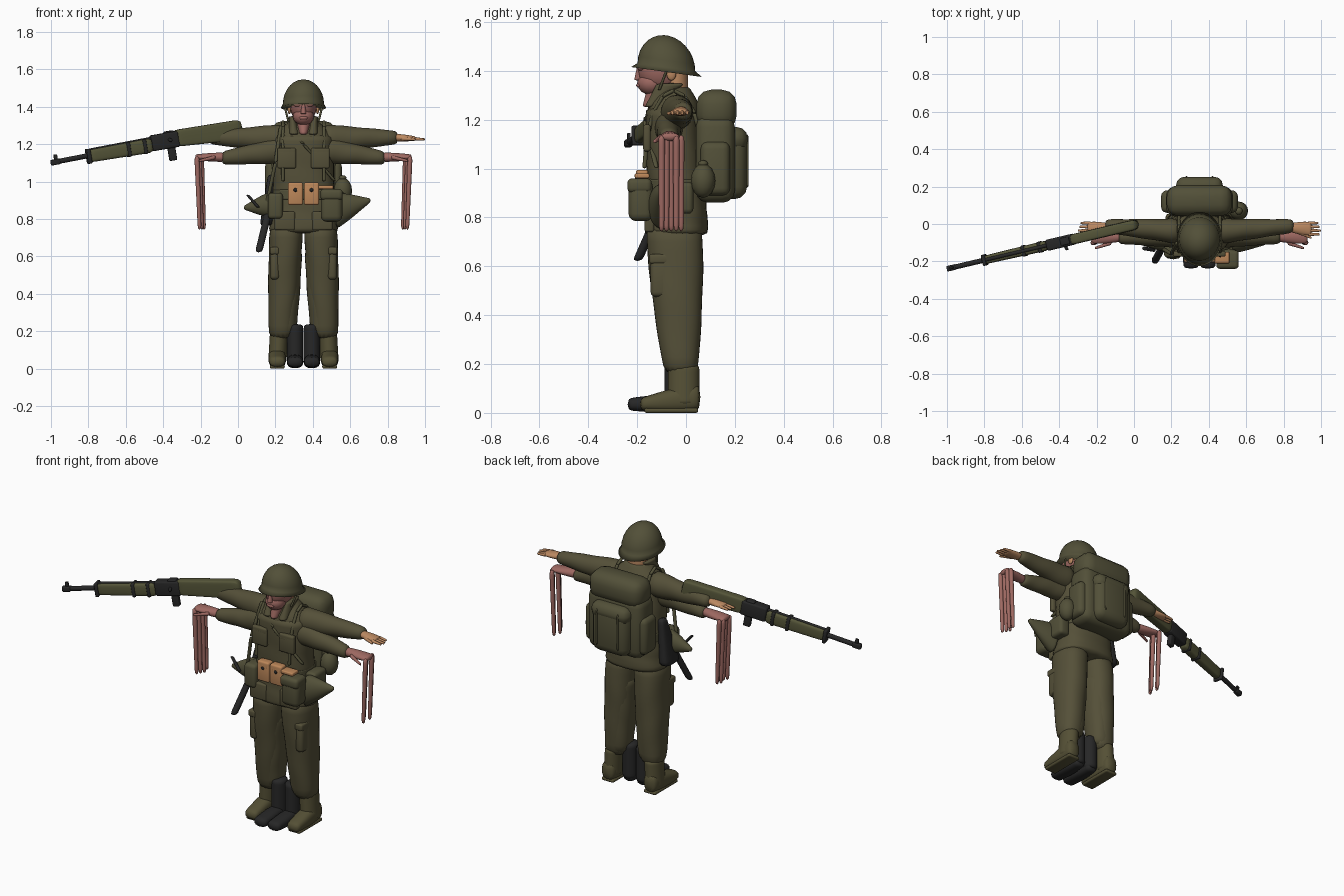
import bpy, bmesh, math
from mathutils import Matrix, Vector

cube = bpy.data.objects.get("Cube")
if cube:
    bpy.data.objects.remove(cube, do_unlink=True)


def paint(name, red, green, blue):
    material = bpy.data.materials.new(name)
    material.use_nodes = True
    colour = (red, green, blue, 1)
    material.diffuse_color = colour
    shader = material.node_tree.nodes["Principled BSDF"]
    shader.inputs["Base Color"].default_value = colour
    return material


CLOTH = paint("olive cloth", .09, .08, .04)
GEAR = paint("olive gear", .085, .08, .04)
WOOD = paint("olive stock", .09, .09, .04)
BOOT = paint("olive boot", .09, .08, .036)
BLACK = paint("black", .02, .02, .02)
PINK = paint("pink skin", .34, .14, .12)
TAN = paint("tan skin", .5, .25, .12)
LEATHER = paint("tan leather", .5, .24, .1)

# The figure stands beside the origin; the rifle has its own tilted frame
BODY = Matrix.Translation((.35, 0, 0))
GUN = (Matrix.Translation((-1, -.24, 1.1)) @ Matrix.Rotation(math.atan(.235), 4, 'Z')
       @ Matrix.Rotation(-math.atan(.17), 4, 'Y'))
SEGMENTS = 16
RINGS = 8


def finish(name, bm, material, frame, sharp=False):
    bmesh.ops.transform(bm, matrix=frame, verts=bm.verts)
    bmesh.ops.recalc_face_normals(bm, faces=bm.faces)
    mesh = bpy.data.meshes.new(name)
    bm.to_mesh(mesh)
    bm.free()
    mesh.materials.append(material)
    obj = bpy.data.objects.new(name, mesh)
    bpy.context.collection.objects.link(obj)
    for polygon in mesh.polygons:
        polygon.use_smooth = True
    if sharp:
        bpy.ops.object.select_all(action='DESELECT')
        obj.select_set(True)
        bpy.context.view_layer.objects.active = obj
        bpy.ops.object.shade_smooth_by_angle(angle=math.radians(40))
    return obj


def skin_rings(bm, loops):
    for low, high in zip(loops, loops[1:]):
        for i in range(len(low)):
            bm.faces.new((low[i - 1], low[i], high[i], high[i - 1]))
    bm.faces.new(loops[0])
    bm.faces.new(loops[-1])


def limb(name, material, start, end, wide, narrow=None, square=2, bulge=0, fold=0, frame=BODY):
    """Tapered rounded body between two points, with optional bulge and cloth folds."""
    start, end = Vector(start), Vector(end)
    way = end - start
    along = max(range(3), key=lambda k: abs(way[k]))
    across = [k for k in range(3) if k != along]
    bm = bmesh.new()
    loops = []
    for ring in range(RINGS + 1):
        t = ring / RINGS
        loop = []
        for i in range(SEGMENTS):
            angle = math.tau * i / SEGMENTS
            swell = 1 + bulge * math.sin(math.pi * t) + fold * math.sin(2 * angle + 2 * ring)
            point = start.lerp(end, t)
            for k, wave, first, last in zip(across, (math.cos, math.sin), wide, narrow or wide):
                value = wave(angle)
                reach = math.copysign(abs(value) ** (2 / square), value)
                point[k] += swell * reach * (first + (last - first) * t)
            loop.append(bm.verts.new(point))
        loops.append(loop)
    skin_rings(bm, loops)
    obj = finish(name, bm, material, frame)
    smooth = obj.modifiers.new("smooth", 'SUBSURF')
    smooth.levels = smooth.render_levels = 1


def dome(name, material, centre, size, brim, lean):
    """Half ellipsoid with a flared rim that drops toward the back."""
    bm = bmesh.new()
    loops = []
    for ring in range(RINGS + 1):
        lift = .95 * math.pi / 2 * max(ring - 1, 0) / (RINGS - 1)
        flare = brim if ring == 0 else (math.cos(lift), math.cos(lift))
        loop = []
        for i in range(2 * SEGMENTS):
            angle = math.pi * i / SEGMENTS
            x, y = flare[0] * size[0] * math.cos(angle), flare[1] * size[1] * math.sin(angle)
            drop = lean * y + .02 * (ring == 0)
            loop.append(bm.verts.new(Vector(centre) + Vector((x, y, size[2] * math.sin(lift) - drop))))
        loops.append(loop)
    skin_rings(bm, loops)
    finish(name, bm, material, BODY)


def box(name, material, centre, size, rounding=.01, frame=BODY):
    bm = bmesh.new()
    bmesh.ops.create_cube(bm, size=1)
    bmesh.ops.scale(bm, vec=size, verts=bm.verts)
    bmesh.ops.bevel(bm, geom=bm.edges[:], offset=rounding, segments=3, affect='EDGES', profile=.5)
    finish(name, bm, material, frame @ Matrix.Translation(centre), sharp=True)


def ball(name, material, centre, size, frame=BODY):
    bm = bmesh.new()
    bmesh.ops.create_uvsphere(bm, u_segments=SEGMENTS, v_segments=RINGS, radius=1)
    bmesh.ops.scale(bm, vec=size, verts=bm.verts)
    finish(name, bm, material, frame @ Matrix.Translation(centre))


def strap(name, material, points, radius, frame=BODY):
    for start, end in zip(points, points[1:]):
        limb(name, material, start, end, wide=(radius, radius), frame=frame)


# Jacket, belt and open collar
limb("jacket_skirt", CLOTH, start=(0, -.04, .72), end=(0, -.04, .96),
     wide=(.19, .135), narrow=(.16, .12), square=2.5, fold=.02)
limb("jacket_chest", CLOTH, start=(0, -.04, .9), end=(0, -.06, 1.26),
     wide=(.17, .12), narrow=(.16, .11), square=2.5, fold=.02)
limb("jacket_shoulders", CLOTH, start=(0, -.05, 1.2), end=(0, -.05, 1.34),
     wide=(.17, .11), narrow=(.06, .06), bulge=.2)
limb("belt", GEAR, start=(0, -.04, .9), end=(0, -.04, .96), wide=(.17, .13), square=2.5)
limb("throat", PINK, start=(0, -.15, 1.25), end=(0, -.1, 1.37), wide=(.02, .03), narrow=(.05, .05))
strap("bandolier", GEAR, [(-.1, -.06, 1.32), (0, -.17, 1.2), (.17, -.12, 1)], radius=.01)

# Head, face and helmet
ball("head", PINK, centre=(0, -.1, 1.41), size=(.073, .1, .1))
ball("jaw", PINK, centre=(0, -.14, 1.35), size=(.057, .06, .05))
limb("nape", TAN, start=(0, -.04, 1.28), end=(0, -.04, 1.44), wide=(.06, .05))
limb("nose", PINK, start=(0, -.195, 1.36), end=(0, -.19, 1.42), wide=(.016, .018), narrow=(.008, .01))
ball("lips", PINK, centre=(0, -.19, 1.34), size=(.025, .014, .01))
dome("helmet", GEAR, centre=(0, -.08, 1.415), size=(.11, .118, .13), brim=(1.1, 1.23), lean=.14)

for sign, side in ((1, "left_"), (-1, "right_")):
    half = BODY @ Matrix.Diagonal((sign, 1, 1, 1))
    ball(side + "brow", PINK, centre=(.03, -.185, 1.41), size=(.025, .012, .01), frame=half)
    ball(side + "ear", TAN, centre=(.075, -.06, 1.39), size=(.01, .02, .03), frame=half)
    strap(side + "chin_strap", GEAR, [(.1, -.08, 1.4), (.08, -.11, 1.32)], radius=.006, frame=half)
    limb(side + "collar", CLOTH, start=(.05, -.15, 1.25), end=(.06, -.06, 1.35),
         wide=(.025, .02), narrow=(.02, .06), frame=half)
    for part, height, depth in (("chest_pocket", 1.12, .1), ("chest_flap", 1.16, .04)):
        box(side + part, CLOTH, centre=(.09, -.16, height), size=(.1, .03, depth), frame=half)
    box(side + "skirt_pocket", CLOTH, centre=(.1, -.15, .79), size=(.11, .04, .1), frame=half)

    # Suspender arching over the shoulder
    arch = [math.pi * i / RINGS for i in range(RINGS + 1)]
    strap(side + "suspender", GEAR, [(.11, -.05 - .12 * math.cos(t), 1 + .32 * math.sin(t)) for t in arch],
          radius=.009, frame=half)

    # Trousers, bloused at the calf, and both pairs of boots
    limb(side + "trouser", CLOTH, start=(.12, -.02, .15), end=(.09, -.05, .78),
         wide=(.065, .07), narrow=(.09, .12), square=2.3, bulge=.1, fold=.03, frame=half)
    limb(side + "trouser_calf", CLOTH, start=(.11, -.02, .17), end=(.09, -.04, .65),
         wide=(.07, .07), narrow=(.085, .1), square=2.3, bulge=.07, fold=.03, frame=half)
    box(side + "leg_pocket", CLOTH, centre=(.153, -.09, .56), size=(.05, .11, .17), rounding=.02, frame=half)
    box(side + "leg_flap", CLOTH, centre=(.155, -.09, .63), size=(.05, .12, .04), frame=half)
    limb(side + "boot_shaft", BOOT, start=(.14, -.01, .03), end=(.13, -.01, .2), wide=(.05, .066), frame=half)
    limb(side + "boot_foot", BOOT, start=(.14, .06, .065), end=(.14, -.19, .035),
         wide=(.04, .055), narrow=(.04, .025), square=2.5, bulge=.2, frame=half)
    box(side + "boot_sole", BOOT, centre=(.14, -.06, .01), size=(.08, .22, .02), rounding=.009, frame=half)
    limb(side + "black_boot_shaft", BLACK, start=(.045, -.04, .02), end=(.045, -.04, .24),
         wide=(.045, .05), frame=half)
    limb(side + "black_boot_foot", BLACK, start=(.045, 0, .04), end=(.045, -.24, .035),
         wide=(.035, .035), narrow=(.04, .025), square=2.5, bulge=.2, frame=half)

    # Outstretched arms with flat hands
    limb(side + "sleeve", CLOTH, start=(.1, -.04, 1.23), end=(.51, -.01, 1.235),
         wide=(.07, .08), narrow=(.036, .036), fold=.04, frame=half)
    limb(side + "palm", TAN, start=(.49, -.02, 1.235), end=(.6, -.025, 1.23),
         wide=(.025, .02), narrow=(.036, .012), bulge=.15, frame=half)
    for i in range(4):
        y = .02 * i - .055
        limb(side + "finger", TAN, start=(.58, y, 1.23), end=(.65 - .007 * abs(i - 1), y, 1.225),
             wide=(.01, .01), narrow=(.006, .006), frame=half)
    limb(side + "thumb", TAN, start=(.52, -.04, 1.23), end=(.6, -.075, 1.225),
         wide=(.012, .012), narrow=(.006, .006), frame=half)

    # Lower arms with long drooping fingers
    limb(side + "lower_sleeve", CLOTH, start=(.1, -.07, 1.17), end=(.44, -.07, 1.125),
         wide=(.06, .075), narrow=(.036, .036), fold=.04, frame=half)
    limb(side + "lower_palm", PINK, start=(.42, -.07, 1.13), end=(.58, -.065, 1.13),
         wide=(.025, .025), narrow=(.04, .015), bulge=.15, frame=half)
    for i in range(5):
        x, y = .57 - .012 * (i % 3), .02 * i - .1
        limb(side + "long_finger", PINK, start=(x, y, 1.14), end=(x - .015, y, .74),
             wide=(.014, .014), narrow=(.01, .011), frame=half)
    limb(side + "lower_thumb", PINK, start=(.47, -.1, 1.13), end=(.56, -.13, 1.11),
         wide=(.012, .012), narrow=(.007, .007), frame=half)

    # Leather pouches and backpack side pockets
    for part, height, depth in (("leather_pouch", .93, .11), ("leather_flap", .97, .05)):
        box(side + part, LEATHER, centre=(.043, -.18, height), size=(.08, .05, depth), frame=half)
    ball(side + "pouch_stud", BLACK, centre=(.043, -.205, .955), size=(.01, .005, .01), frame=half)
    box(side + "pack_pocket", GEAR, centre=(.17, .12, 1), size=(.07, .12, .22), rounding=.03, frame=half)
    strap(side + "pack_strap", GEAR, [(.07, .25, 1.14), (.07, .25, .92)], radius=.006, frame=half)

# Backpack with top flap and outer pocket
box("backpack", GEAR, centre=(0, .12, 1.04), size=(.36, .16, .36), rounding=.05)
box("backpack_top", GEAR, centre=(0, .125, 1.24), size=(.35, .165, .165), rounding=.06)
box("backpack_pocket", GEAR, centre=(0, .195, 1.02), size=(.24, .11, .29), rounding=.05)
box("backpack_flap", GEAR, centre=(0, .195, 1.12), size=(.25, .115, .1), rounding=.045)

# Gear hung from the belt
box("front_pouch", GEAR, centre=(.15, -.185, .87), size=(.115, .1, .17), rounding=.03)
box("front_pouch_flap", GEAR, centre=(.15, -.19, .93), size=(.12, .1, .06), rounding=.02)
box("leather_tab", LEATHER, centre=(.12, -.18, .97), size=(.08, .06, .02), rounding=.006)
box("side_pouch", GEAR, centre=(-.15, -.13, .87), size=(.08, .1, .14), rounding=.02)
box("hip_pouch", GEAR, centre=(.19, -.03, .88), size=(.07, .12, .13), rounding=.02)
ball("canteen", GEAR, centre=(.21, .07, .95), size=(.05, .05, .07))
ball("canteen_cap", GEAR, centre=(.21, .07, 1.02), size=(.02, .02, .014))
limb("left_bag", GEAR, start=(.17, -.1, .84), end=(.36, -.1, .9),
     wide=(.06, .1), narrow=(.01, .01), bulge=.1)
limb("right_bag", GEAR, start=(-.16, -.1, .88), end=(-.32, -.1, .86),
     wide=(.05, .07), narrow=(.01, .01), bulge=.2)
strap("shoulder_sling", GEAR, [(-.12, -.1, 1.3), (-.15, -.16, 1.1), (-.2, -.13, .86)], radius=.01)

# Slung short weapon with a flared butt
strap("short_barrel", BLACK, [(-.18, -.09, .87), (-.24, -.2, .62)], radius=.02)
limb("short_butt", BLACK, start=(-.17, -.03, 1.04), end=(-.2, -.06, .76),
     wide=(.02, .025), narrow=(.035, .075), square=3)
strap("short_grip", BLACK, [(-.3, -.13, .93), (-.24, -.14, .86)], radius=.01)

# Long rifle, with its muzzle at the start of its own frame
strap("rifle_barrel", BLACK, [(0, 0, 0), (.6, 0, .01)], radius=.014, frame=GUN)
box("muzzle", BLACK, centre=(.025, 0, 0), size=(.05, .03, .03), rounding=.006, frame=GUN)
box("front_sight", BLACK, centre=(.03, 0, .025), size=(.02, .012, .03), rounding=.003, frame=GUN)
limb("handguard", WOOD, start=(.2, 0, 0), end=(.57, 0, 0),
     wide=(.023, .034), narrow=(.028, .04), square=4, frame=GUN)
strap("top_rail", BLACK, [(.2, 0, .03), (.6, 0, .036)], radius=.01, frame=GUN)
for place in (.21, .43, .52):
    box("rifle_band", BLACK, centre=(place, 0, 0), size=(.02, .06, .08), rounding=.006, frame=GUN)
box("receiver", BLACK, centre=(.635, 0, .01), size=(.15, .06, .085), frame=GUN)
box("rear_sight", BLACK, centre=(.665, 0, .045), size=(.05, .04, .03), rounding=.006, frame=GUN)
box("magazine", BLACK, centre=(.665, 0, -.06), size=(.04, .03, .08), rounding=.006, frame=GUN)
strap("bolt_handle", BLACK, [(.65, 0, .02), (.66, -.05, .01)], radius=.009, frame=GUN)
limb("stock", WOOD, start=(.68, 0, .015), end=(1.07, 0, 0),
     wide=(.028, .045), narrow=(.028, .055), square=6, frame=GUN)
